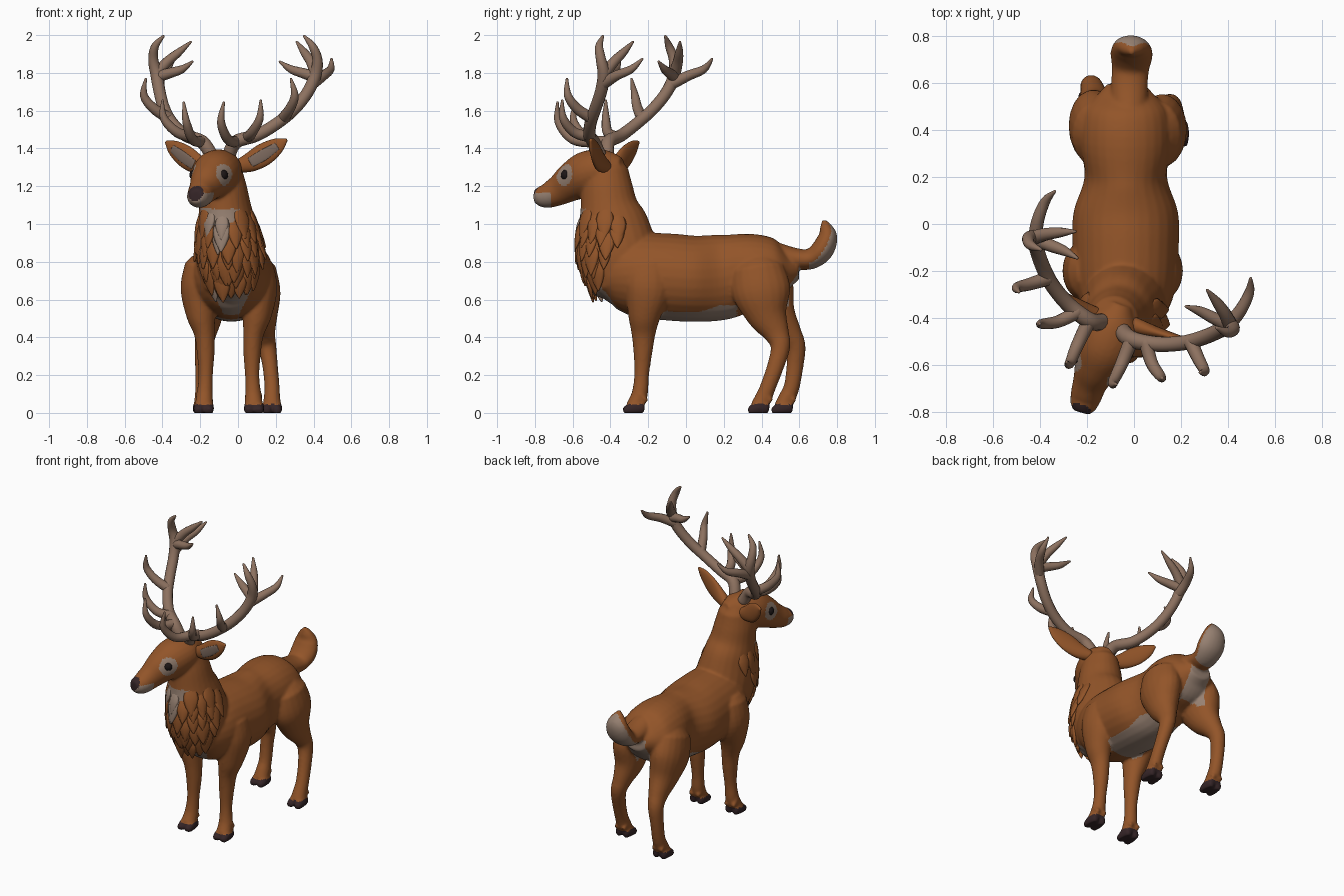
import bpy, bmesh, math, random
from mathutils import Vector, Matrix
from mathutils.bvhtree import BVHTree

random.seed(4)


def material(name, rgb):
    m = bpy.data.materials.new(name)
    m.diffuse_color = (*rgb, 1)
    return m


FUR = material("russet fur", (0.29, 0.09, 0.022))
PALE = material("pale fur", (0.31, 0.22, 0.168))
HORN = material("antler bone", (0.265, 0.165, 0.115))
DARK = material("dark hoof and nose", (0.035, 0.018, 0.02))
EYE = material("eye black", (0.012, 0.008, 0.008))
EAR = material("inner ear", (0.2, 0.14, 0.11))


def spline(pts, steps):
    out = []
    for i in range(len(pts) - 1):
        p0, p1, p2 = pts[max(i - 1, 0)], pts[i], pts[i + 1]
        p3 = pts[min(i + 2, len(pts) - 1)]
        for k in range(steps):
            t = k / steps
            out.append(0.5 * (2 * p1 + (p2 - p0) * t + (2 * p0 - 5 * p1 + 4 * p2 - p3) * t * t
                              + (3 * p1 - p0 - 3 * p2 + p3) * t ** 3))
    return out + [pts[-1]]


def loft(bm, stations, ref=(1, 0, 0), n=20, steps=5):
    """Elliptical tube through stations (x, y, z, half width along ref, half depth)."""
    s = spline([Vector(p) for p in stations], steps)
    rings = [(Vector(p[:3]), max(p[3], 0.003), max(p[4], 0.003)) for p in s]
    # rounded ends
    for end, nxt in ((0, 1), (-1, -2)):
        c, a, b = rings[end]
        d = (c - rings[nxt][0]).normalized() * min(a, b) * 0.5
        cap = (c + d, a * 0.65, b * 0.65)
        rings = [cap] + rings if end == 0 else rings + [cap]
    side, loops = Vector(ref), []
    for i, (c, a, b) in enumerate(rings):
        t = (rings[min(i + 1, len(rings) - 1)][0] - rings[max(i - 1, 0)][0]).normalized()
        side = (side - t * side.dot(t)).normalized()
        up = t.cross(side)
        loops.append([bm.verts.new(c + side * a * math.cos(2 * math.pi * j / n)
                                   + up * b * math.sin(2 * math.pi * j / n)) for j in range(n)])
    faces = [bm.faces.new((p[j], p[(j + 1) % n], q[(j + 1) % n], q[j]))
             for p, q in zip(loops, loops[1:]) for j in range(n)]
    faces.append(bm.faces.new(loops[0][::-1]))
    faces.append(bm.faces.new(loops[-1]))
    return faces


def finish(name, bm, *mats):
    me = bpy.data.meshes.new(name)
    bm.to_mesh(me)
    bm.free()
    for m in mats:
        me.materials.append(m)
    for p in me.polygons:
        p.use_smooth = True
    ob = bpy.data.objects.new(name, me)
    bpy.context.collection.objects.link(ob)
    return ob


# The head is turned, so ears and antlers mirror across a tilted plane
ORIGIN, LAT = Vector((-0.1, -0.45, 0)), Vector((0.914, -0.406, 0)).normalized()


def head_mirror(p):
    v = Vector(p[:3])
    v -= 2 * (v - ORIGIN).dot(LAT) * LAT
    return (*v, *p[3:])


# Torso, neck, head and tail
bm = bmesh.new()
loft(bm, [(-0.035, y, z, a, b) for y, z, a, b in (
    (-0.47, 0.70, 0.09, 0.10), (-0.40, 0.72, 0.16, 0.17), (-0.28, 0.73, 0.21, 0.22),
    (-0.1, 0.72, 0.225, 0.23), (0.05, 0.71, 0.222, 0.228), (0.2, 0.72, 0.175, 0.225),
    (0.35, 0.755, 0.195, 0.195), (0.48, 0.755, 0.18, 0.16), (0.55, 0.76, 0.12, 0.09))], n=28)
loft(bm, [(-0.035, -0.31, 0.70, 0.17, 0.19), (-0.045, -0.36, 0.85, 0.18, 0.21),
          (-0.06, -0.388, 1.0, 0.155, 0.188), (-0.07, -0.408, 1.1, 0.137, 0.152),
          (-0.08, -0.418, 1.2, 0.125, 0.135), (-0.085, -0.42, 1.29, 0.105, 0.115)], n=24)
loft(bm, [(-0.065, -0.37, 1.30, 0.07, 0.075), (-0.087, -0.43, 1.29, 0.115, 0.107),
          (-0.12, -0.52, 1.265, 0.122, 0.122), (-0.155, -0.60, 1.225, 0.1, 0.105),
          (-0.185, -0.67, 1.18, 0.075, 0.082), (-0.205, -0.735, 1.15, 0.066, 0.066),
          (-0.217, -0.775, 1.147, 0.056, 0.053)], LAT, 24)
loft(bm, [(-0.02, 0.46, 0.83, 0.08, 0.08), (-0.02, 0.58, 0.815, 0.078, 0.058),
          (-0.015, 0.66, 0.815, 0.08, 0.055), (-0.01, 0.72, 0.86, 0.09, 0.06),
          (-0.01, 0.75, 0.93, 0.077, 0.052), (-0.01, 0.74, 0.985, 0.045, 0.032),
          (-0.01, 0.73, 1.015, 0.014, 0.014)])


# Legs with two toes each
def leg(stations):
    loft(bm, stations)
    x, y = stations[-1][:2]
    for dx in (-0.027, 0.027):
        loft(bm, [(x + dx, y + 0.045, 0.025, 0.022, 0.03), (x + dx, y, 0.025, 0.028, 0.035),
                  (x + dx, y - 0.045, 0.012, 0.024, 0.024)], n=12)
        loft(bm, [(x + dx, y + 0.03, 0.1, 0.016, 0.016),
                  (x + dx, y + 0.064, 0.065, 0.015, 0.015)], n=8)


front = [(0.10, -0.2, 0.78, 0.085, 0.12), (0.115, -0.2, 0.66, 0.093, 0.125),
         (0.10, -0.22, 0.52, 0.078, 0.088), (0.082, -0.225, 0.42, 0.055, 0.064),
         (0.075, -0.228, 0.32, 0.047, 0.05), (0.075, -0.235, 0.2, 0.038, 0.039),
         (0.08, -0.245, 0.1, 0.043, 0.043), (0.085, -0.275, 0.03, 0.05, 0.045)]
hind = [(0.10, 0.38, 0.76, 0.10, 0.14), (0.12, 0.4, 0.64, 0.105, 0.155),
        (0.125, 0.43, 0.52, 0.086, 0.11), (0.14, 0.48, 0.42, 0.058, 0.068),
        (0.155, 0.5, 0.35, 0.048, 0.052), (0.17, 0.475, 0.25, 0.041, 0.045),
        (0.18, 0.435, 0.14, 0.04, 0.042), (0.18, 0.41, 0.08, 0.044, 0.045),
        (0.18, 0.385, 0.03, 0.05, 0.045)]
leg(front)
leg([(-0.096 - x, *r) for x, *r in front])
leg(hind)
# the left hind leg stands further back and under the body
step = lambda z: min(1, max(0, (0.74 - z) / 0.6))
leg([(-0.062 - x + 0.056 * step(z), y + 0.125 * step(z), z, a, b) for x, y, z, a, b in hind])

# Blend into one skin
body = finish("body", bm)
mod = body.modifiers.new("blend", "REMESH")
mod.mode, mod.voxel_size = "VOXEL", 0.009
mod = body.modifiers.new("soften", "SMOOTH")
mod.factor, mod.iterations = 0.5, 5
me = bpy.data.meshes.new_from_object(body.evaluated_get(bpy.context.evaluated_depsgraph_get()))
body.modifiers.clear()
body.data = me
for v in me.vertices:
    v.co.z = max(v.co.z, 0)
tree = BVHTree.FromPolygons([v.co for v in me.vertices], [p.vertices for p in me.polygons])

# Eyes, set on the skin of the face
eyes = []
bm = bmesh.new()
for x, side in ((-0.048, LAT), (-0.222, -LAT)):
    ahead = Vector((-0.406, -0.914, 0))
    d = (ahead * 0.35 + side).normalized()
    centre = Vector((-0.145, -0.575, 1.262))
    hit, normal, _, _ = tree.ray_cast(centre + d * 0.3, -d)
    eyes.append(hit)
    bmesh.ops.create_uvsphere(bm, u_segments=16, v_segments=10, radius=0.03,
                              matrix=Matrix.Translation(hit - normal * 0.018))
finish("eyes", bm, EYE)

# Coat markings
NOSE = Vector((-0.228, -0.80, 1.17))


def pale(c, n):
    x = abs(c.x + 0.035)
    return (min((c - e).length for e in eyes) < 0.058
            or (c.y < -0.715 and 1.0 < c.z < 1.165)                                        # muzzle
            or (c.y < -0.45 and 0.86 < c.z < 1.08 and abs(c.x + 0.1) < 0.45 * (c.z - 0.86) + 0.01)  # throat
            or (c.y < -0.3 and n.y < -0.1 and 0.48 < c.z < 0.67 and x < 0.5 * (c.z - 0.48) + 0.02)  # chest
            or (n.z < -0.5 and -0.17 < c.y < 0.27 and x < 0.14 and 0.4 < c.z < 0.57)      # belly
            or (c.y > 0.45 and n.y > 0.35 and 0.56 < c.z < 0.79 and x < 0.075)            # rump
            or (c.y > 0.65 and c.z > 0.7 and n.y - 0.5 * n.z > 0.25))                     # tail


me.materials.clear()
for m in (FUR, PALE, DARK):
    me.materials.append(m)
for p in me.polygons:
    p.use_smooth = True
    c = p.center
    if c.z < 0.045 or (c - NOSE).length < 0.047:
        p.material_index = 2
    else:
        p.material_index = int(pale(c, p.normal))

# Neck ruff: overlapping pointed tufts laid on the skin
bm = bmesh.new()
for row in range(7):
    z = 1.02 - 0.055 * row
    reach = 105 - 10 * row
    count = 9 - row // 2
    for k in range(count):
        ang = math.radians(-reach + 2 * reach * (k + 0.5 * (row % 2)) / (count - 0.5) + random.uniform(-7, 7))
        d = Vector((math.sin(ang), -math.cos(ang), 0))
        p, n, _, _ = tree.ray_cast(Vector((-0.05, -0.38, z + random.uniform(-0.02, 0.02))) + d * 0.4, -d)
        if p is None:
            continue
        up = (Vector((0, 0, 1)) - n * n.z).normalized()
        size = random.uniform(0.85, 1.25)
        tuft = [(*(p + up * u * size + n * o), a * size, b) for u, o, a, b in (
            (0.06, -0.014, 0.022, 0.008), (0, -0.001, 0.04, 0.012),
            (-0.05, 0.004, 0.029, 0.011), (-0.095, 0.008, 0.005, 0.005))]
        shade = int(pale(p - up * 0.02, n))
        for f in loft(bm, tuft, n.cross(up), 8, 3):
            f.material_index = shade
finish("neck_ruff", bm, FUR, PALE)

# Ears with a darker inner plate
ear = [(0.0, -0.43, 1.305, 0.035, 0.035), (0.07, -0.455, 1.33, 0.053, 0.03),
       (0.14, -0.475, 1.37, 0.06, 0.022), (0.21, -0.495, 1.415, 0.042, 0.016),
       (0.255, -0.505, 1.445, 0.01, 0.008)]
inner = [(x - 0.004, y - (b - 0.002), z - 0.004, a * 0.5, 0.005) for x, y, z, a, b in ear[1:4]]
for name, shape, mat in (("ears", ear, FUR), ("inner_ears", inner, EAR)):
    bm = bmesh.new()
    loft(bm, shape, (0, 0, 1))
    # the left ear is held slightly lower and further forward
    loft(bm, [(x, y - 0.03, z - 0.012, a, b) for x, y, z, a, b in map(head_mirror, shape)], (0, 0, 1))
    finish(name, bm, mat)

# Antlers: a main beam and six tines each side
beam = [(-0.05, -0.455, 1.36, 0.036), (-0.01, -0.49, 1.435, 0.036), (0.1, -0.51, 1.47, 0.033),
        (0.21, -0.505, 1.535, 0.032), (0.3, -0.48, 1.61, 0.032), (0.37, -0.45, 1.70, 0.032),
        (0.41, -0.435, 1.79, 0.033), (0.42, -0.45, 1.87, 0.027), (0.395, -0.46, 1.94, 0.021),
        (0.35, -0.44, 1.995, 0.007)]
tines = [[(-0.01, -0.49, 1.435), (-0.055, -0.6, 1.45), (-0.09, -0.675, 1.54), (-0.075, -0.68, 1.645)],
         [(0.05, -0.5, 1.46), (0.075, -0.59, 1.485), (0.115, -0.65, 1.56), (0.12, -0.655, 1.655)],
         [(0.24, -0.5, 1.56), (0.275, -0.575, 1.61), (0.3, -0.625, 1.68), (0.28, -0.63, 1.77)],
         [(0.39, -0.44, 1.74), (0.45, -0.37, 1.785), (0.49, -0.29, 1.82), (0.495, -0.23, 1.875)],
         [(0.41, -0.43, 1.8), (0.385, -0.38, 1.86), (0.35, -0.33, 1.91), (0.31, -0.28, 1.965)],
         [(0.405, -0.43, 1.78), (0.34, -0.4, 1.8), (0.28, -0.37, 1.82), (0.22, -0.35, 1.86)]]
bm = bmesh.new()
for side in (lambda p: p, head_mirror):
    loft(bm, [side((*p, p[3])) for p in beam], (0, 1, 0), 14)
    for tine in tines:
        loft(bm, [side((*p, r, r)) for p, r in zip(tine, (0.031, 0.027, 0.021, 0.006))], (0.6, 0.5, 0.6), 12)
finish("antlers", bm, HORN)
